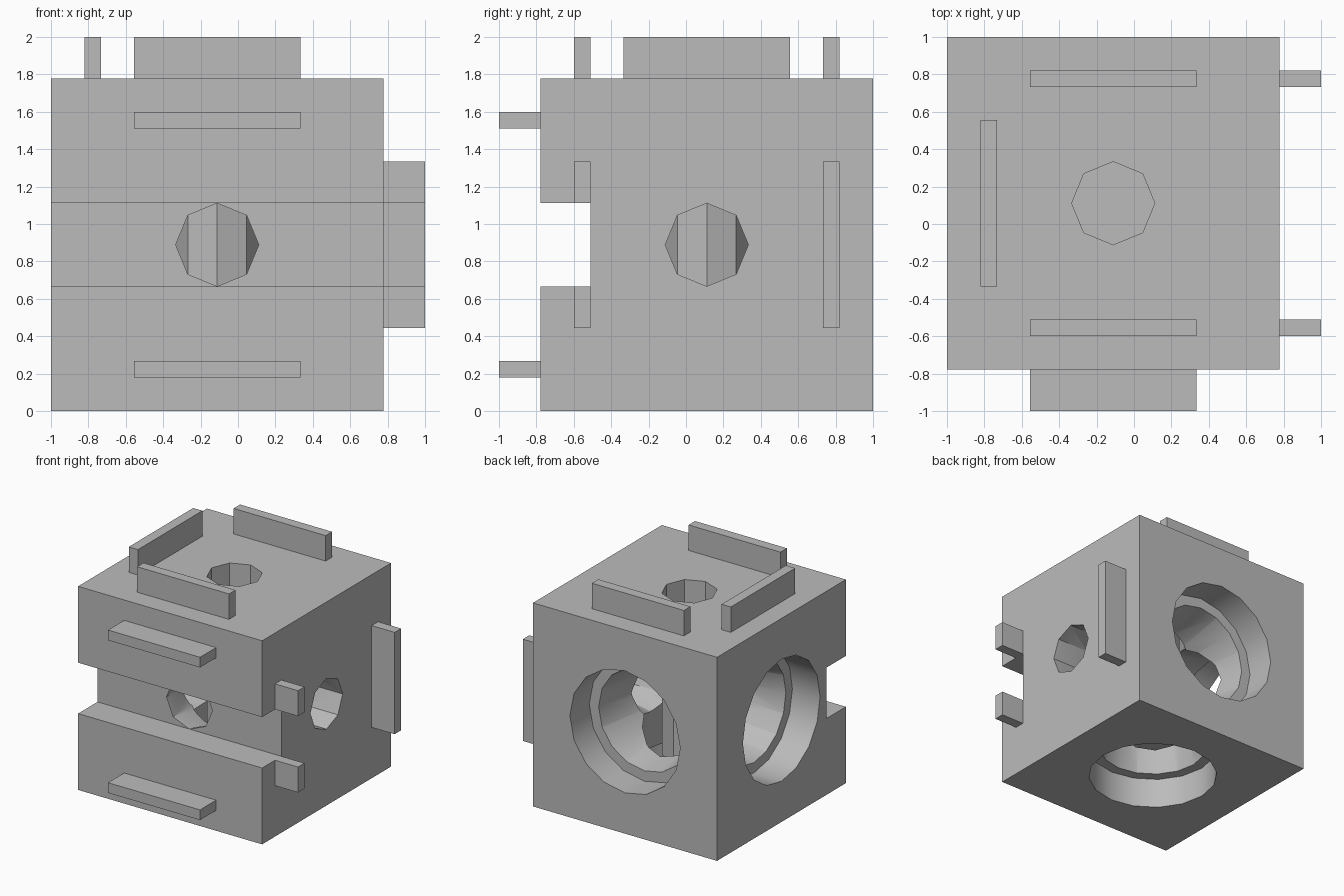
import bpy, bmesh
from math import pi
from mathutils import Matrix, Vector

cube = bpy.data.objects.get("Cube")
if cube:
    bpy.data.objects.remove(cube, do_unlink=True)

grey = bpy.data.materials.new("plain grey")
grey.use_nodes = True
grey.diffuse_color = (0.5, 0.5, 0.5, 1)
grey.node_tree.nodes["Principled BSDF"].inputs["Base Color"].default_value = (0.5, 0.5, 0.5, 1)

U = 1 / 9                      # base unit
H = 8 * U                      # half the block side
C = Vector((-U, U, H))         # block centre
STEP = 0.267                   # depth of slot and counterbores


def make(name, bm):
    bmesh.ops.recalc_face_normals(bm, faces=bm.faces[:])
    mesh = bpy.data.meshes.new(name)
    bm.to_mesh(mesh)
    bm.free()
    mesh.materials.append(grey)
    obj = bpy.data.objects.new(name, mesh)
    bpy.context.collection.objects.link(obj)
    return obj


def box(name, lo, hi):
    """Box between two corners, given relative to the block centre."""
    lo, hi = Vector(lo), Vector(hi)
    bm = bmesh.new()
    bmesh.ops.create_cube(bm, size=1)
    bmesh.ops.scale(bm, vec=hi - lo, verts=bm.verts[:])
    bmesh.ops.translate(bm, vec=C + (lo + hi) / 2, verts=bm.verts[:])
    return make(name, bm)


def bore(name, turn, rings):
    """Convex cutter spanning two rings (sides, radius, height)."""
    bm = bmesh.new()
    for sides, radius, z in rings:
        bmesh.ops.create_circle(bm, segments=sides, radius=radius,
                                matrix=Matrix.Translation((0, 0, z)))
    bmesh.ops.convex_hull(bm, input=bm.verts[:])
    bmesh.ops.dissolve_limit(bm, angle_limit=0.002, verts=bm.verts[:], edges=bm.edges[:])
    bmesh.ops.transform(bm, matrix=Matrix.Translation(C) @ turn, verts=bm.verts[:])
    return make(name, bm)


# Block with a front slot
block = box("block", (-H, -H, -H), (H, H, H))
cutters = [box("slot_cutter", (-1.2, -1.2, -2 * U), (1.2, STEP - H, 2 * U))]

# Stepped, tapering bores opening at the left side, back and bottom
turns = {"x": Matrix.Rotation(-pi / 2, 4, 'Y'),
         "y": Matrix.Rotation(-pi / 2, 4, 'X'),
         "z": Matrix.Rotation(pi, 4, 'X')}
D = H - STEP
for axis, turn in turns.items():
    cutters += [
        bore("counterbore_" + axis, turn, [(16, 0.533, D), (16, 0.533, 1)]),
        bore("taper_" + axis, turn, [(16, 0.444, D + 0.01), (8, 0.215, -D - 0.01)]),
        bore("pin_hole_" + axis, turn, [(8, 2 * U, -1.2), (8, 2 * U, D - 0.1)])]

bpy.context.view_layer.objects.active = block
for cutter in cutters:
    cutter.hide_render = True
    mod = block.modifiers.new("cut", 'BOOLEAN')
    mod.operation = 'DIFFERENCE'
    mod.solver = 'EXACT'
    mod.object = cutter
    bpy.ops.object.modifier_apply(modifier=mod.name)
for cutter in cutters:
    bpy.data.objects.remove(cutter, do_unlink=True)

# Raised tabs: near and far offsets from the centre, half length, height
A, B, L, T = D, D + 0.089, 4 * U, H + 2 * U

# Top tabs
box("top_tab_front", (-L, -B, H), (L, -A, T))
box("top_tab_back", (-L, A, H), (L, B, T))
box("top_tab_side", (-B, -L, H), (-A, L, T))

# Front tabs above and below the slot
box("front_tab_upper", (-L, -T, A), (L, -H, B))
box("front_tab_lower", (-L, -T, -B), (L, -H, -A))

# Side tabs, the front one interrupted by the slot
box("side_tab_back", (H, A, -L), (T, B, L))
box("side_tab_front_upper", (H, -B, 2 * U), (T, -A, L))
box("side_tab_front_lower", (H, -B, -L), (T, -A, -2 * U))

# Smooth round bore walls, crisp edges elsewhere
bpy.ops.object.select_all(action='DESELECT')
block.select_set(True)
bpy.context.view_layer.objects.active = block
bpy.ops.object.shade_smooth_by_angle(angle=pi / 6)
